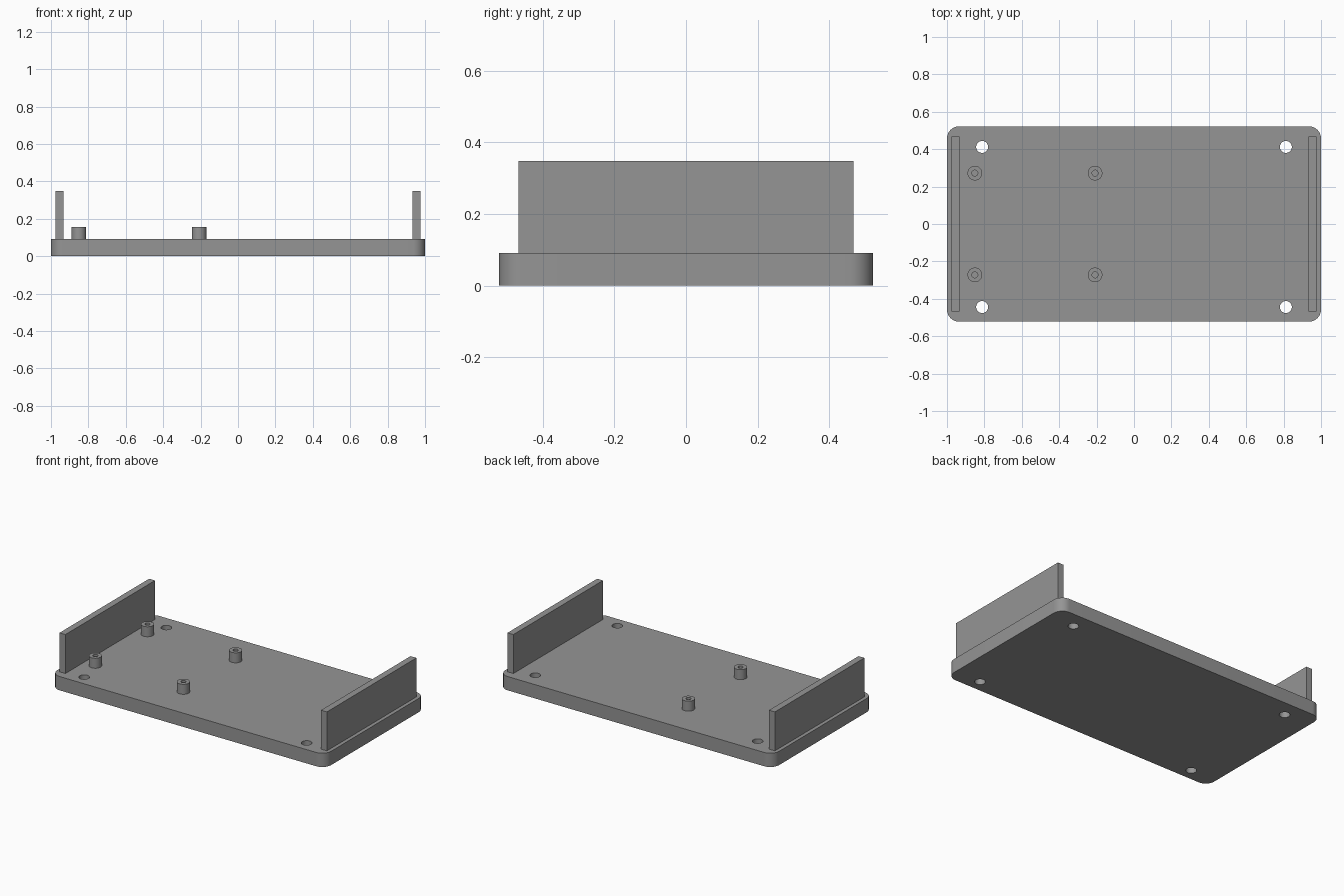
import bpy, bmesh
from math import sin, cos, pi, radians

cube = bpy.data.objects.get("Cube")
if cube:
    bpy.data.objects.remove(cube, do_unlink=True)

grey = bpy.data.materials.new("plain grey")
grey.use_nodes = True
colour = (0.3, 0.3, 0.3, 1)
grey.diffuse_color = colour
grey.node_tree.nodes["Principled BSDF"].inputs["Base Color"].default_value = colour

PLATE_X, PLATE_Y, PLATE_TOP = 1.0, 0.522, 0.091


def arc(cx, cy, r, start, sweep, steps):
    return [(cx + r * cos(start + sweep * i / steps),
             cy + r * sin(start + sweep * i / steps)) for i in range(steps)]


def circle(cx, cy, r, steps=40):
    return arc(cx, cy, r, 0, 2 * pi, steps)


def rounded_rectangle(hx, hy, r, steps=12):
    points = []
    for i, (sx, sy) in enumerate([(1, 1), (-1, 1), (-1, -1), (1, -1)]):
        # one extra step closes each corner arc on its tangent point
        points += arc(sx * (hx - r), sy * (hy - r), r, i * pi / 2,
                      pi / 2 * (steps + 1) / steps, steps + 1)
    return points


def extruded(name, loops, bottom, top):
    """Solid with an outer outline and any number of holes."""
    bm = bmesh.new()
    for loop in loops:
        verts = [bm.verts.new((x, y, bottom)) for x, y in loop]
        for a, b in zip(verts, verts[1:] + verts[:1]):
            bm.edges.new((a, b))
    bmesh.ops.triangle_fill(bm, edges=bm.edges[:], use_beauty=True, normal=(0, 0, -1))
    result = bmesh.ops.extrude_face_region(bm, geom=bm.faces[:], use_keep_orig=True)
    moved = [g for g in result["geom"] if isinstance(g, bmesh.types.BMVert)]
    bmesh.ops.translate(bm, verts=moved, vec=(0, 0, top - bottom))
    bmesh.ops.recalc_face_normals(bm, faces=bm.faces[:])
    mesh = bpy.data.meshes.new(name)
    bm.to_mesh(mesh)
    bm.free()
    mesh.materials.append(grey)
    obj = bpy.data.objects.new(name, mesh)
    bpy.context.collection.objects.link(obj)
    bpy.ops.object.select_all(action="DESELECT")
    obj.select_set(True)
    bpy.context.view_layer.objects.active = obj
    bpy.ops.object.shade_smooth_by_angle(angle=radians(30))
    return obj


# Base plate with four through holes
holes = [circle(x, y, 0.032) for x in (-0.812, 0.812) for y in (-0.444, 0.412)]
extruded("base_plate", [rounded_rectangle(PLATE_X, PLATE_Y, 0.065)] + holes,
         0, PLATE_TOP)

# Upright end walls
for side, sx in (("left", 1), ("right", -1)):
    wall = [(sx * x, y) for x, y in
            [(0.933, -0.467), (0.976, -0.467), (0.976, 0.467), (0.933, 0.467)]]
    extruded(side + "_end_wall", [wall], PLATE_TOP, 0.348)

# Hollow standoffs
for column, x in (("outer", -0.851), ("inner", -0.208)):
    for row, y in (("front", -0.272), ("back", 0.272)):
        extruded(f"{column}_{row}_standoff",
                 [circle(x, y, 0.039), circle(x, y, 0.016, 24)], PLATE_TOP, 0.157)
